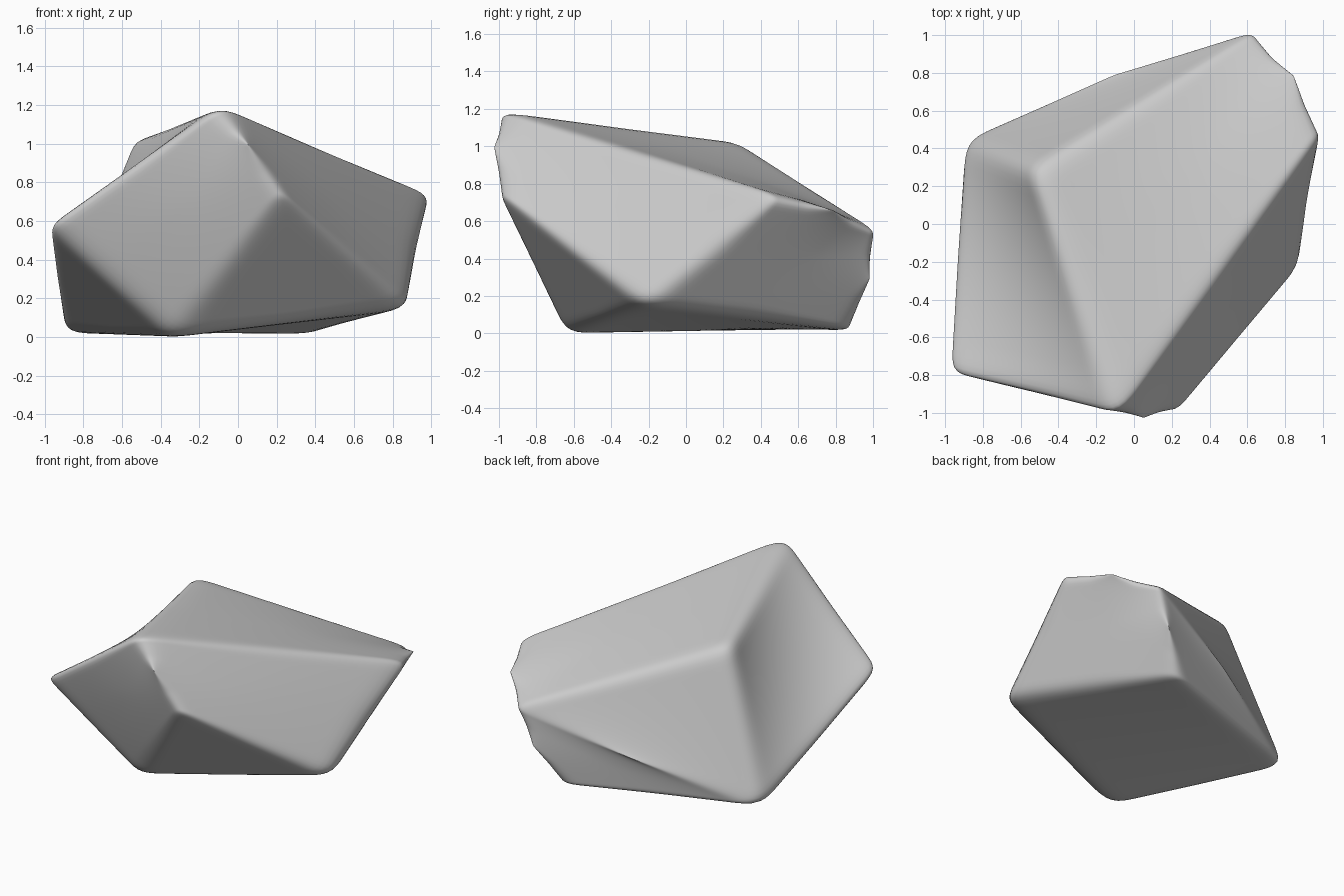
import bpy
import bmesh

# Remove the default cube if present
cube = bpy.data.objects.get("Cube")
if cube:
    bpy.data.objects.remove(cube, do_unlink=True)

# Stone material
stone = bpy.data.materials.new("stone grey")
stone.use_nodes = True
grey = (0.6, 0.6, 0.6, 1.0)
stone.diffuse_color = grey
for node in stone.node_tree.nodes:
    if node.type == 'BSDF_PRINCIPLED':
        node.inputs["Base Color"].default_value = grey

# Corners of the faceted boulder
corners = {
    "peak": (-0.09, -1.0, 1.20),
    "shoulder": (-0.55, 0.29, 1.04),
    "back_tip": (0.63, 1.015, 0.55),
    "left_tip": (1.0, 0.49, 0.74),
    "brow": (0.23, -1.0, 0.74),
    "left_foot": (0.89, -0.23, 0.15),
    "front_foot": (-0.34, -0.64, -0.01),
    "right_tip": (-1.0, -0.80, 0.59),
    "right_foot": (-0.91, 0.44, 0.02),
    "back_foot": (0.37, 0.89, 0.01),
    # Points that bow the worn edges outward
    "nose": (0.05, -1.03, 1.0),
    "back_rim": (0.85, 0.79, 0.66),
    "back_edge": (0.53, 0.985, 0.29),
    "back_ridge": (-0.1, 0.795, 0.30),
}

# Facets joining the corners
facets = [
    "peak left_tip back_rim back_tip shoulder",
    "peak shoulder right_foot right_tip",
    "peak right_tip front_foot brow nose",
    "peak nose brow left_foot left_tip",
    "brow front_foot left_foot",
    "left_tip left_foot back_foot back_edge back_tip back_rim",
    "shoulder back_tip back_ridge right_foot",
    "back_tip back_edge back_foot right_foot back_ridge",
    "right_foot back_foot left_foot front_foot",
    "right_tip right_foot front_foot",
]

bm = bmesh.new()
verts = {name: bm.verts.new(co) for name, co in corners.items()}
for facet in facets:
    bm.faces.new([verts[name] for name in facet.split()]).smooth = True
bmesh.ops.recalc_face_normals(bm, faces=bm.faces[:])

mesh = bpy.data.meshes.new("boulder")
bm.to_mesh(mesh)
bm.free()
mesh.materials.append(stone)
boulder = bpy.data.objects.new("boulder", mesh)
bpy.context.collection.objects.link(boulder)

# Split the facets evenly, then soften only their edges and corners
split = boulder.modifiers.new("split_facets", 'SUBSURF')
split.subdivision_type = 'SIMPLE'
split.levels = split.render_levels = 3
soften = boulder.modifiers.new("soften_edges", 'SUBSURF')
soften.levels = soften.render_levels = 2
